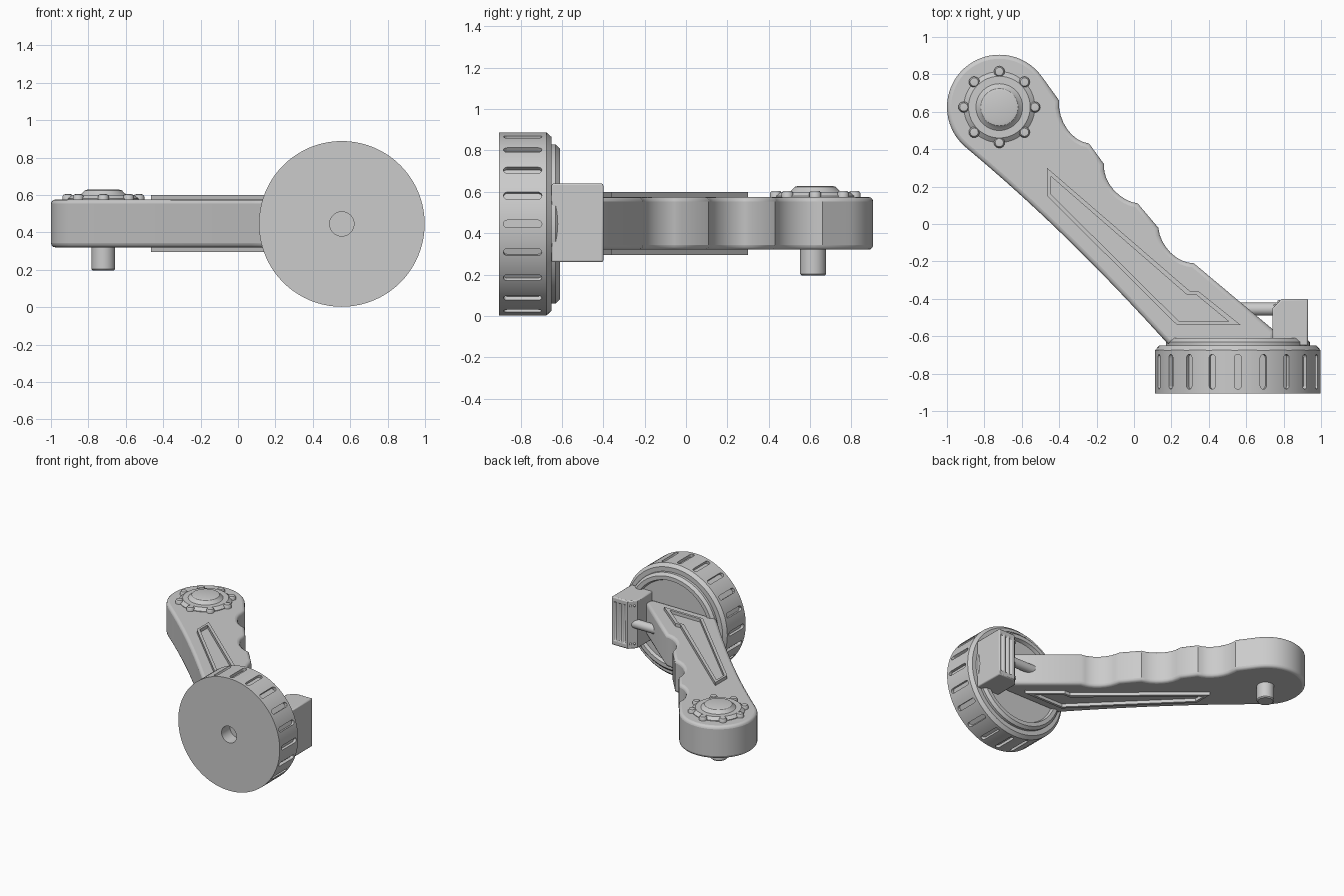
import bpy, bmesh, math
from mathutils import Matrix, Vector

if "Cube" in bpy.data.objects:
    bpy.data.objects.remove(bpy.data.objects["Cube"], do_unlink=True)

grey = bpy.data.materials.new("plain grey")
grey.use_nodes = True
grey.diffuse_color = (0.6, 0.6, 0.6, 1)
grey.node_tree.nodes["Principled BSDF"].inputs["Base Color"].default_value = grey.diffuse_color


def finish(name, bm):
    bmesh.ops.recalc_face_normals(bm, faces=bm.faces)
    mesh = bpy.data.meshes.new(name)
    bm.to_mesh(mesh)
    bm.free()
    mesh.materials.append(grey)
    obj = bpy.data.objects.new(name, mesh)
    bpy.context.collection.objects.link(obj)
    return obj


def smooth(obj, angle=35):
    bpy.ops.object.select_all(action="DESELECT")
    obj.select_set(True)
    bpy.context.view_layer.objects.active = obj
    bpy.ops.object.shade_smooth_by_angle(angle=math.radians(angle))


def add_prism(bm, points, z0, z1):
    face = bm.faces.new([bm.verts.new((x, y, z0)) for x, y in points])
    ext = bmesh.ops.extrude_face_region(bm, geom=[face])["geom"]
    verts = [v for v in ext if isinstance(v, bmesh.types.BMVert)]
    bmesh.ops.translate(bm, verts=verts, vec=(0, 0, z1 - z0))


def prism(name, points, z0, z1):
    bm = bmesh.new()
    add_prism(bm, points, z0, z1)
    return finish(name, bm)


def lathe(name, profile, matrix, steps):
    """Spin (radius, height) points around z, then place the result."""
    bm = bmesh.new()
    verts = [bm.verts.new((r, 0, h)) for r, h in profile]
    edges = [bm.edges.new(pair) for pair in zip(verts, verts[1:])]
    bmesh.ops.spin(bm, geom=verts + edges, cent=(0, 0, 0), axis=(0, 0, 1),
                   angle=math.tau, steps=steps, use_duplicate=False)
    bmesh.ops.remove_doubles(bm, verts=bm.verts, dist=0.0005)
    bm.transform(matrix)
    obj = finish(name, bm)
    smooth(obj)
    return obj


def bevel(obj, width, segments, angle):
    mod = obj.modifiers.new("rounded rim", "BEVEL")
    mod.width, mod.segments = width, segments
    mod.limit_method, mod.angle_limit = "ANGLE", math.radians(angle)
    mod.use_clamp_overlap = False


def cut(obj, cutter):
    mod = obj.modifiers.new("slots", "BOOLEAN")
    mod.operation, mod.solver, mod.object = "DIFFERENCE", "EXACT", cutter
    bpy.context.view_layer.objects.active = obj
    bpy.ops.object.modifier_apply(modifier=mod.name)
    bpy.data.objects.remove(cutter, do_unlink=True)


def arc(cx, cy, r, a0, a1, n):
    angles = [math.radians(a0 + (a1 - a0) * i / n) for i in range(n + 1)]
    return [(cx + r * math.cos(a), cy + r * math.sin(a)) for a in angles]


def bezier(a, b, c, d, n):
    a, b, c, d = map(Vector, (a, b, c, d))
    pts = []
    for i in range(n + 1):
        t = i / n
        u = 1 - t
        pts.append(tuple(a * u**3 + b * 3 * u * u * t + c * 3 * u * t * t + d * t**3))
    return pts


# Wheel with a recessed hub hole and a stepped back rim
HUB = Matrix.Translation((0.555, 0, 0.445)) @ Matrix.Rotation(math.radians(-90), 4, "X")
wheel = lathe("wheel", [
    (0, -0.80), (0.065, -0.80), (0.065, -0.905), (0.443, -0.905), (0.443, -0.675),
    (0.42, -0.65), (0.385, -0.65), (0.385, -0.63), (0.365, -0.61), (0.335, -0.61),
    (0.325, -0.635), (0, -0.635)], HUB, 80)

# Round-ended tread slots
bm = bmesh.new()
slot = arc(0, -0.715, 0.018, 0, 180, 6) + arc(0, -0.865, 0.018, 180, 360, 6)
for i in range(20):
    old = set(bm.verts)
    add_prism(bm, slot, 0.42, 0.47)
    new = [v for v in bm.verts if v not in old]
    bmesh.ops.rotate(bm, verts=new, cent=(0, 0, 0),
                     matrix=Matrix.Rotation(math.tau * i / 20, 3, "Y"))
    bmesh.ops.translate(bm, verts=new, vec=(0.555, 0, 0.445))
cut(wheel, finish("slot_cutter", bm))
smooth(wheel)

# Arm: round end, long lower curve, straight side with three finger scallops
PX, PY = -0.72, 0.625
outline = arc(PX, PY, 0.28, 35, 229, 32)
outline += bezier((-0.9, 0.41), (-0.55, 0.12), (-0.2, -0.22), (0.18, -0.64), 10)[1:]
outline += [(0.75, -0.64), (0.75, -0.57)]
outline += bezier((0.32, -0.21), (0.23, -0.21), (0.14, -0.12), (0.13, -0.02), 8)
outline += bezier((0.02, 0.11), (-0.07, 0.12), (-0.17, 0.22), (-0.16, 0.32), 8)
outline += bezier((-0.24, 0.43), (-0.33, 0.44), (-0.41, 0.55), (-0.40, 0.66), 8)
arm = prism("arm", outline, 0.32, 0.575)
bevel(arm, 0.022, 3, 65)
smooth(arm)

# Raised trim frame on both faces of the arm
outer = [(-0.465, 0.30), (0.30, -0.36), (0.345, -0.36), (0.57, -0.54), (0.23, -0.54), (-0.465, 0.15)]
inner = [(-0.445, 0.255), (0.285, -0.38), (0.335, -0.38), (0.505, -0.52), (0.24, -0.52), (-0.445, 0.16)]
for name, z0, z1 in (("top_trim", 0.565, 0.60), ("bottom_trim", 0.295, 0.33)):
    bm = bmesh.new()
    rings = [[bm.verts.new((x, y, z)) for x, y in pts]
             for pts, z in ((outer, z0), (outer, z1), (inner, z1), (inner, z0))]
    for a, b in zip(rings, rings[1:] + rings[:1]):
        for i in range(6):
            j = (i + 1) % 6
            bm.faces.new((a[i], a[j], b[j], b[i]))
    finish(name, bm)

# Pivot cap, ring of studs and pin below
pivot = Matrix.Translation((PX, PY, 0))
lathe("pivot_cap", [(0.19, 0.565), (0.19, 0.58), (0.165, 0.60), (0.125, 0.60), (0.11, 0.612),
                    (0.10, 0.624), (0.085, 0.628), (0, 0.628)], pivot, 48)
for i in range(8):
    x, y = 0.19 * math.cos(math.tau * i / 8), 0.19 * math.sin(math.tau * i / 8)
    lathe("pivot_stud", [(0.029, 0.565), (0.029, 0.592), (0.022, 0.603), (0, 0.605)],
          pivot @ Matrix.Translation((x, y, 0)), 16)
lathe("pivot_pin", [(0, 0.33), (0.063, 0.33), (0.063, 0.203), (0.055, 0.195), (0, 0.195)],
      Matrix.Translation((PX, 0.615, 0)), 32)

# Chamfered block behind the wheel with upright grooves
block = prism("brake_block", [(0.74, -0.65), (0.93, -0.65), (0.93, -0.40), (0.79, -0.40), (0.74, -0.45)],
              0.26, 0.64)
bm = bmesh.new()
for x in (0.82, 0.86, 0.90):
    add_prism(bm, [(x - 0.01, -0.415), (x + 0.01, -0.415), (x + 0.01, -0.38), (x - 0.01, -0.38)],
              0.30, 0.60)
cut(block, finish("groove_cutter", bm))
bevel(block, 0.008, 2, 80)
smooth(block)

# Small rivets on the block's chamfer
for z in (0.30, 0.60):
    for x in (0.755, 0.775):
        bm = bmesh.new()
        bmesh.ops.create_icosphere(bm, subdivisions=2, radius=0.009,
                                   matrix=Matrix.Translation((x, x - 1.19, z)))
        smooth(finish("block_rivet", bm))

# Rod joining the block to the arm
lathe("brake_rod", [(0, 0.50), (0.035, 0.50), (0.035, 0.77), (0, 0.77)],
      Matrix.Translation((0, -0.455, 0.45)) @ Matrix.Rotation(math.radians(90), 4, "Y"), 24)
